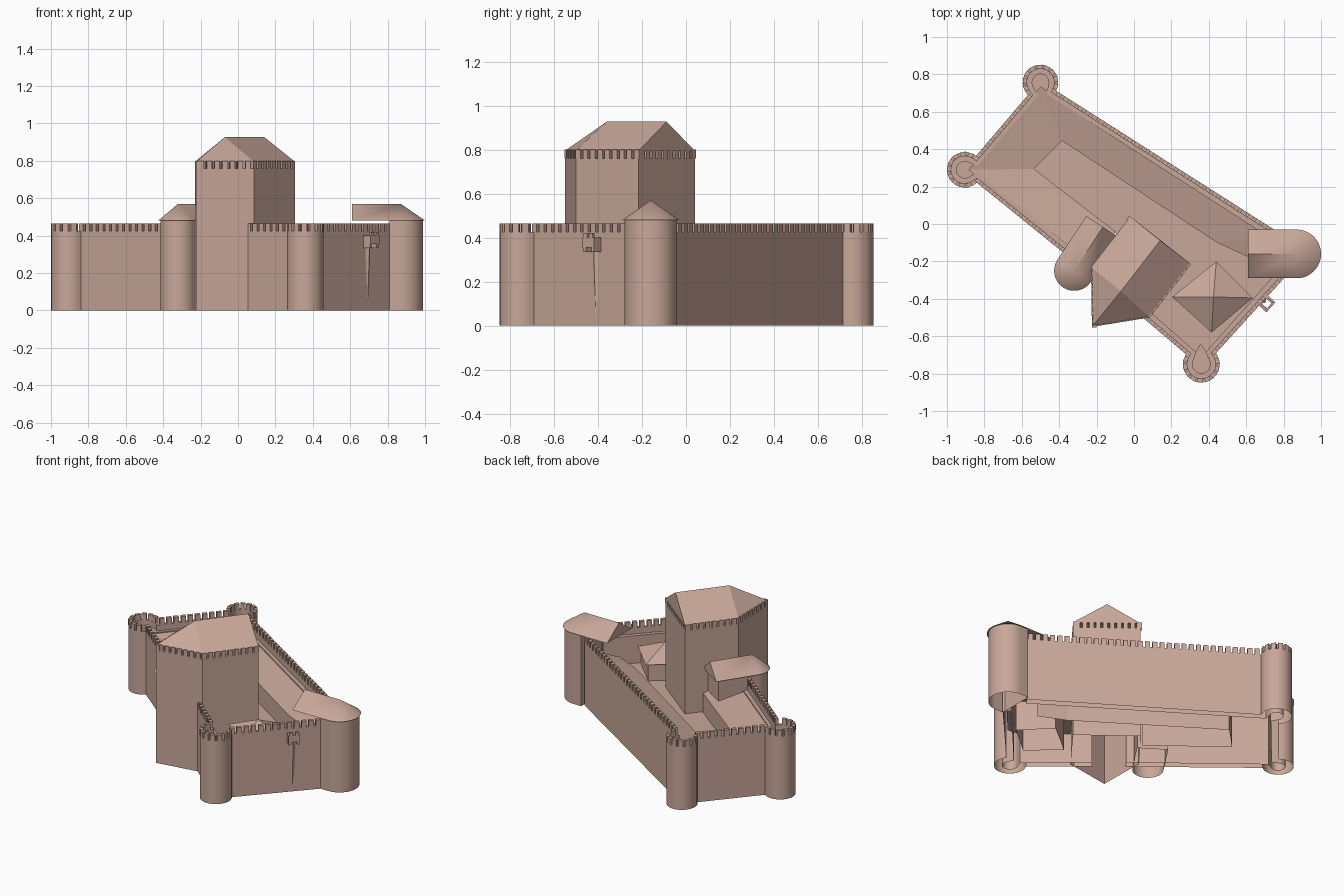
import bpy, math
from mathutils import Vector

if "Cube" in bpy.data.objects:
    bpy.data.objects.remove(bpy.data.objects["Cube"])

stone = bpy.data.materials.new("stone")
stone.diffuse_color = (.58, .39, .32, 1)
stone.use_nodes = True
stone.node_tree.nodes["Principled BSDF"].inputs["Base Color"].default_value = stone.diffuse_color


def make(name, verts, faces, smooth=False):
    me = bpy.data.meshes.new(name)
    me.from_pydata([tuple(v) for v in verts], [], faces)
    me.update()
    me.materials.append(stone)
    ob = bpy.data.objects.new(name, me)
    bpy.context.collection.objects.link(ob)
    if smooth:
        bpy.ops.object.select_all(action='DESELECT')
        ob.select_set(True)
        bpy.context.view_layer.objects.active = ob
        bpy.ops.object.shade_smooth_by_angle(angle=math.radians(50))
    return ob


def arc(c, r, a0, a1, n=18):
    return [Vector((c[0] + r * math.cos(math.radians(a0 + (a1 - a0) * i / n)),
                    c[1] + r * math.sin(math.radians(a0 + (a1 - a0) * i / n))))
            for i in range(n + 1)]


def at_z(pts, z):
    return [(p[0], p[1], z) for p in pts]


def prism(name, pts, z0, z1, bottom=False, smooth=False):
    n = len(pts)
    faces = [(i, (i + 1) % n, n + (i + 1) % n, n + i) for i in range(n)]
    faces.append(tuple(range(n, 2 * n)))
    if bottom:
        faces.append(tuple(range(n - 1, -1, -1)))
    return make(name, at_z(pts, z0) + at_z(pts, z1), faces, smooth)


def thick_wall(name, path, z0, z1, t):
    """Wall along a path, thickened to the left of its direction, open below at ground."""
    inner = []
    for i, p in enumerate(path):
        a = (p - path[i - 1]).normalized() if i else None
        b = (path[i + 1] - p).normalized() if i < len(path) - 1 else None
        d = ((a or b) + (b or a)).normalized()
        miter = t / max(d.dot(b or a), .9) if t > .03 else t / d.dot(b or a)
        inner.append(p + Vector((-d.y, d.x)) * miter)
    n = len(path)
    verts = at_z(path, z0) + at_z(path, z1) + at_z(inner, z1) + at_z(inner, z0)
    faces = []
    for k in range(3 if z0 == 0 else 4):
        a, b = k * n, ((k + 1) % 4) * n
        faces += [(a + i, a + i + 1, b + i + 1, b + i) for i in range(n - 1)]
    faces += [(0, n, 2 * n, 3 * n), (n - 1, 4 * n - 1, 3 * n - 1, 2 * n - 1)]
    return make(name, verts, faces, True)


def merlons(name, path, z0, z1, t, step, width):
    """Rows of small blocks spaced evenly along a path."""
    verts, faces = [], []
    carry = step / 2
    for p, q in zip(path, path[1:]):
        d, length = (q - p).normalized(), (q - p).length
        n = Vector((-d.y, d.x))
        while carry < length:
            c = p + d * carry
            base = len(verts)
            ring = [c - d * width / 2, c + d * width / 2,
                    c + d * width / 2 + n * t, c - d * width / 2 + n * t]
            verts += at_z(ring, z0) + at_z(ring, z1)
            faces += [tuple(base + k for k in (i, (i + 1) % 4, 4 + (i + 1) % 4, 4 + i)) for i in range(4)]
            faces.append(tuple(base + k for k in (4, 5, 6, 7)))
            carry += step
        carry -= length
    return make(name, verts, faces)


def horseshoe(c, r, ang, back, n=24):
    """U-shaped outline: half circle facing ang, straight sides going back."""
    d = Vector((math.cos(math.radians(ang)), math.sin(math.radians(ang))))
    half = arc(c, r, ang - 90, ang + 90, n)
    return [half[0] - d * back] + half + [half[-1] - d * back]


def round_gable(name, c, r, ang, back, z0, z1):
    """Gable roof ending in a half cone."""
    pts = horseshoe(c, r, ang, back)
    n = len(pts)
    tail = (pts[0] + pts[-1]) / 2
    verts = at_z(pts, z0) + [(c[0], c[1], z1), (tail.x, tail.y, z1)]
    faces = [(i, i + 1, n) for i in range(1, n - 2)]
    faces += [(0, 1, n, n + 1), (n - 2, n - 1, n + 1, n), (n - 1, 0, n + 1),
              tuple(range(n - 1, -1, -1))]
    make(name, verts, faces, True)


# Curtain walls with round corner towers: thick base, thin parapet, merlons
THICK, T, WALK, PARAPET, TOP = .05, .022, .385, .425, .465
A, B, C, D, E = (-.5, .757), (-.905, .29), (.36, -.75), (.87, -.16), (-.32, -.25)
north = ([Vector((.80, -.062))] + arc(A, .095, -28, 225) + arc(B, .095, 51, 313)
         + [Vector((-.19, -.305))])
south = [Vector((-.03, -.435))] + arc(C, .098, 147, 397) + [Vector((.82, -.27))]
for name, path in (("north_curtain", north), ("south_curtain", south)):
    thick_wall(name + "_wall", path, 0, WALK, THICK)
    thick_wall(name + "_parapet", path, WALK, PARAPET, T)
    merlons(name + "_merlons", path, PARAPET, TOP, T, .045, .03)
# Tower floors: a disc drawn out towards the yard
for i, (c, ang) in enumerate(((A, -82), (B, 2), (C, 92))):
    d = Vector((math.cos(math.radians(ang)), math.sin(math.radians(ang))))
    disc = arc(c, .06, ang + 50, ang + 310, 20) + [Vector(c) + d * .11]
    make("corner_tower_floor_%d" % i, at_z(disc, .36), [tuple(range(len(disc)))])

# Roofed round tower on the right and half-round tower on the left front
prism("right_tower", horseshoe(D, .12, 0, .06), 0, .48, smooth=True)
round_gable("right_tower_roof", D, .13, 0, .26, .48, .57)
e_ang = math.degrees(math.atan2(-.235, -.155))
prism("left_tower", horseshoe(E, .095, e_ang, .26), 0, .48, smooth=True)
round_gable("left_tower_roof", E, .107, e_ang, .28, .48, .57)

# Five-sided keep with slotted parapet and ridged roof
keep = [Vector(p) for p in ((-.02, .04), (-.23, -.23), (-.225, -.55), (.085, -.5), (.305, -.215))]
prism("keep", keep, 0, .76)
merlons("keep_parapet", keep + keep[:1], .76, .80, .025, .042, .028)
make("keep_roof", at_z(keep, .795) + [(.14, -.088, .927), (-.07, -.36, .927)],
     [(0, 1, 6, 5), (1, 2, 6), (2, 3, 6), (3, 4, 5, 6), (4, 0, 5), (4, 3, 2, 1, 0)])

# Lean-to buildings inside the walls, their yard walls, and the yard floor
HI, LO, YARD = .383, .33, .2
outer = [(.75, -.055), (-.50, .735), (-.885, .29), (-.19, -.28)]
inner = [(.62, -.18), (.445, -.10), (-.385, .445), (-.535, .295), (-.10, -.04)]
make("lean_to_roofs", at_z(outer, HI) + at_z(inner, LO),
     [(0, 1, 6, 5), (0, 5, 4), (1, 2, 7, 6), (2, 3, 8, 7)])
make("yard_walls", at_z(inner, LO) + at_z(inner, 0), [(i, i + 1, i + 6, i + 5) for i in range(4)])
yard = inner + [(.0, -.43), (.30, -.68), (.43, -.69), (.79, -.27), (.79, -.15)]
make("yard_floor", at_z(yard, YARD), [tuple(range(len(yard)))])

# Small house with pyramid roof
eave = [Vector(p) for p in ((.44, -.20), (.205, -.39), (.415, -.58), (.635, -.395))]
mid = Vector((.425, -.39))
prism("house", [mid + (p - mid) * .88 for p in eave], 0, .32)
make("house_roof", at_z(eave, .315) + [(mid.x, mid.y, .405)],
     [(i, (i + 1) % 4, 4) for i in range(4)] + [(3, 2, 1, 0)])

# Small jutting closet on the right wall with a stain ridge below
d = (south[-1] - south[-2]).normalized()
out = Vector((d.y, -d.x))
mount = Vector((.695, -.412))
box = [mount - d * .036, mount - d * .036 + out * .05,
       mount + d * .036 + out * .05, mount + d * .036]
thick_wall("closet_walls", box, .355, .40, .012)
merlons("closet_merlons", [box[1], box[2]], .40, .42, .012, .036, .022)
for s in (-.026, .026):
    b = mount + d * s
    prism("closet_bracket", [b - d * .008, b - d * .008 + out * .045,
                             b + d * .008 + out * .045, b + d * .008], .335, .355, True)
ridge = [mount - d * .03 - out * .01, mount + out * .012, mount + d * .03 - out * .01]
foot = [mount - d * .02 - out * .01, mount - out * .003, mount + d * .02 - out * .01]
make("stain_ridge", at_z(ridge, .36) + at_z(foot, .03), [(0, 1, 4, 3), (1, 2, 5, 4)], True)
